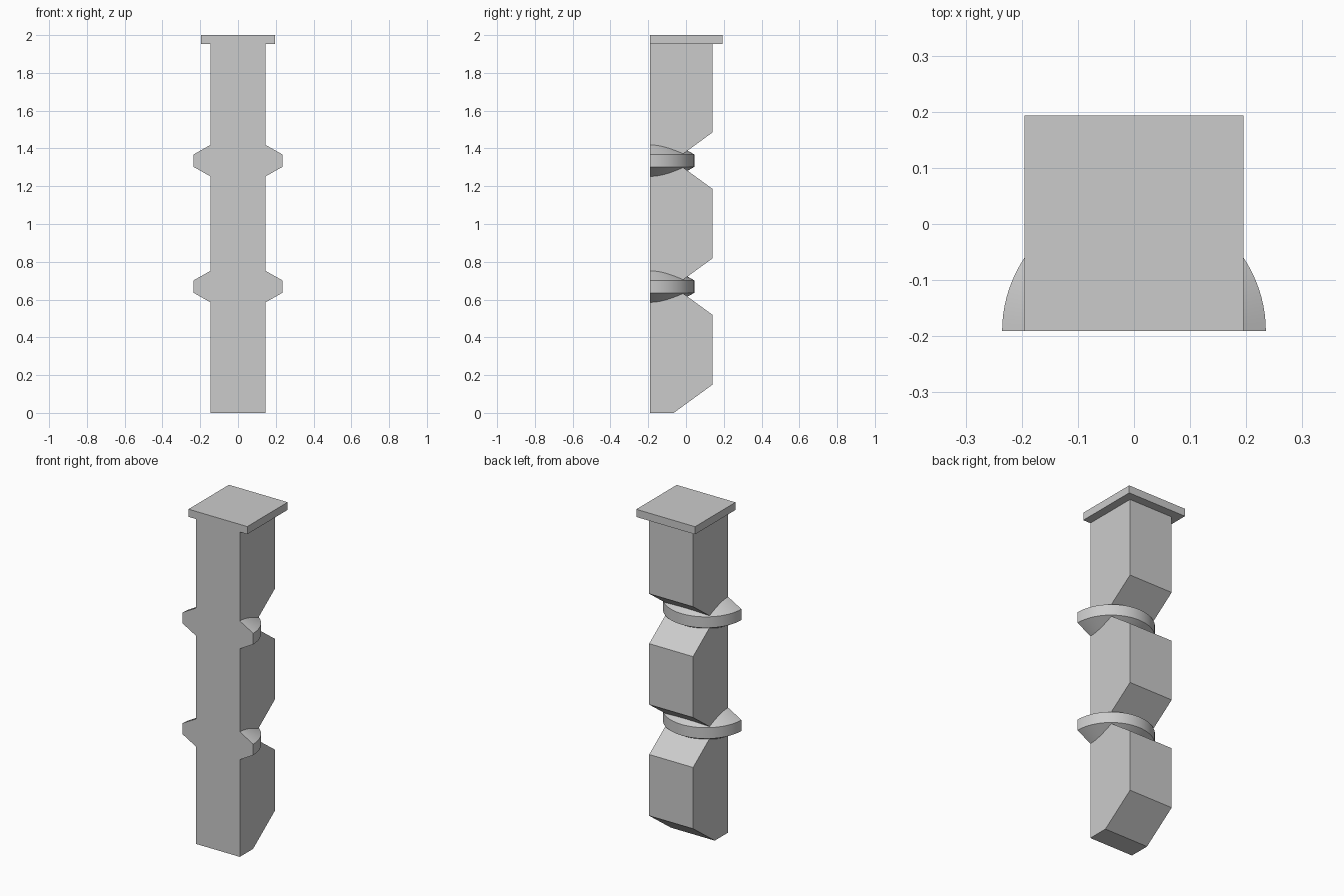
import bpy, bmesh, math

if "Cube" in bpy.data.objects:
    bpy.data.objects.remove(bpy.data.objects["Cube"])

stone = bpy.data.materials.new("grey_stone")
stone.use_nodes = True
COLOUR = (0.6, 0.6, 0.6, 1)
stone.diffuse_color = COLOUR
stone.node_tree.nodes["Principled BSDF"].inputs["Base Color"].default_value = COLOUR

FRONT, BACK, NOTCH = -0.191, 0.141, -0.065
HALF = 0.146
STEP = 2 / 3
SLOPE = 0.15


def finish(name, bm):
    bmesh.ops.recalc_face_normals(bm, faces=bm.faces)
    mesh = bpy.data.meshes.new(name)
    bm.to_mesh(mesh)
    bm.free()
    mesh.materials.append(stone)
    obj = bpy.data.objects.new(name, mesh)
    bpy.context.collection.objects.link(obj)
    return obj


# Shaft: a side profile with a V notch at each third, extruded across x
profile = [(FRONT, 0), (NOTCH, 0), (BACK, SLOPE)]
for i in (1, 2):
    z = i * STEP + 0.002
    profile += [(BACK, z - SLOPE), (NOTCH, z), (BACK, z + SLOPE)]
profile += [(BACK, 1.955), (FRONT, 1.955)]
bm = bmesh.new()
face = bm.faces.new([bm.verts.new((-HALF, y, z)) for y, z in profile])
side = bmesh.ops.extrude_face_region(bm, geom=[face])["geom"]
moved = [g for g in side if isinstance(g, bmesh.types.BMVert)]
bmesh.ops.translate(bm, verts=moved, vec=(2 * HALF, 0, 0))
finish("shaft", bm)

# Cap slab
bm = bmesh.new()
bmesh.ops.create_cube(bm, size=1)
bmesh.ops.scale(bm, verts=bm.verts, vec=(0.391, 0.384, 0.046))
bmesh.ops.translate(bm, verts=bm.verts, vec=(0, 0.001, 1.977))
finish("cap", bm)


# Half-round collars, bevelled above and below a straight rim
def collar(name, z):
    bm = bmesh.new()
    rows = []
    for r, dz in ((0.12, -0.098), (0.235, -0.033), (0.235, 0.033), (0.12, 0.098)):
        rows.append([bm.verts.new((r * math.cos(a), FRONT + r * math.sin(a), z + dz))
                     for a in (math.pi * k / 48 for k in range(49))])
    for low, high in zip(rows, rows[1:]):
        for k in range(48):
            bm.faces.new((low[k], low[k + 1], high[k + 1], high[k]))
    bm.faces.new(rows[0])
    bm.faces.new(rows[-1])
    bm.faces.new([r[0] for r in rows] + [r[-1] for r in reversed(rows)])
    obj = finish(name, bm)
    bpy.ops.object.select_all(action="DESELECT")
    obj.select_set(True)
    bpy.context.view_layer.objects.active = obj
    bpy.ops.object.shade_smooth_by_angle(angle=math.radians(25))


collar("lower_collar", STEP + 0.002)
collar("upper_collar", 2 * STEP + 0.002)
